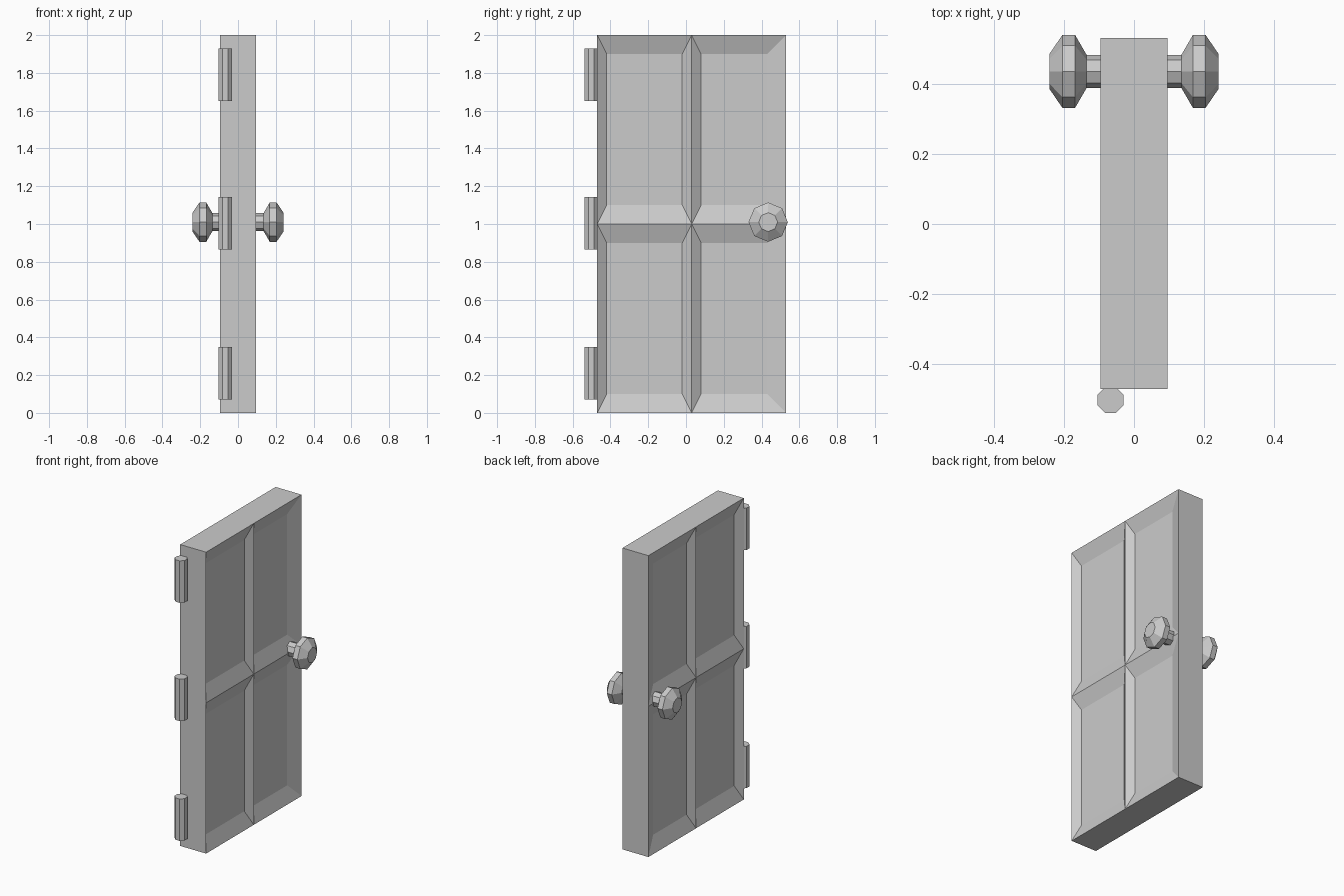
import bpy, bmesh
from math import cos, sin, pi

if "Cube" in bpy.data.objects:
    bpy.data.objects.remove(bpy.data.objects["Cube"])

HALF = 0.095                     # half door thickness
YS = (-0.47, 0.03, 0.53)         # panel divisions across
ZS = (0.0, 1.0, 2.0)             # panel divisions upward
DEPTH = 0.035                    # panel recess


def finish(bm, name):
    bmesh.ops.remove_doubles(bm, verts=bm.verts, dist=1e-4)
    bmesh.ops.recalc_face_normals(bm, faces=bm.faces)
    mesh = bpy.data.meshes.new(name)
    bm.to_mesh(mesh)
    bm.free()
    obj = bpy.data.objects.new(name, mesh)
    bpy.context.collection.objects.link(obj)
    return obj


def face(bm, pts):
    bm.faces.new([bm.verts.new(p) for p in pts])


def rect(x, y0, y1, z0, z1):
    return [(x, y0, z0), (x, y1, z0), (x, y1, z1), (x, y0, z1)]


# Door slab with four sunken, bevelled panels on each side
bm = bmesh.new()
for s in (-1, 1):
    for i, right in enumerate((0.05, 0.10)):
        for j in range(2):
            y0, y1, z0, z1 = YS[i], YS[i + 1], ZS[j], ZS[j + 1]
            outer = rect(s * HALF, y0, y1, z0, z1)
            inner = rect(s * (HALF - DEPTH), y0 + 0.05, y1 - right, z0 + 0.1, z1 - 0.1)
            face(bm, inner)
            for k in range(4):
                n = (k + 1) % 4
                face(bm, [outer[k], outer[n], inner[n], inner[k]])
# Door edges
for i in range(2):
    for z in (ZS[0], ZS[2]):
        face(bm, [(-HALF, YS[i], z), (HALF, YS[i], z), (HALF, YS[i + 1], z), (-HALF, YS[i + 1], z)])
    for y in (YS[0], YS[2]):
        face(bm, [(-HALF, y, ZS[i]), (HALF, y, ZS[i]), (HALF, y, ZS[i + 1]), (-HALF, y, ZS[i + 1])])
finish(bm, "door")

# Knobs: eight-sided turned profile (distance from door centre, radius)
PROFILE = [(0.05, 0.047), (0.135, 0.047), (0.168, 0.104), (0.204, 0.104), (0.241, 0.05)]
for s, name in ((-1, "left_knob"), (1, "right_knob")):
    bm = bmesh.new()
    rings = [[bm.verts.new((s * x, 0.435 + r * cos(k * pi / 4), 1.01 + r * sin(k * pi / 4)))
              for k in range(8)] for x, r in PROFILE]
    for a, b in zip(rings, rings[1:]):
        for k in range(8):
            n = (k + 1) % 8
            bm.faces.new((a[k], a[n], b[n], b[k]))
    bm.faces.new(rings[0])
    bm.faces.new(rings[-1])
    finish(bm, name)

# Hinge barrels
for name, z in (("lower_hinge", 0.21), ("middle_hinge", 1.005), ("upper_hinge", 1.79)):
    bpy.ops.mesh.primitive_cylinder_add(vertices=8, radius=0.0395, depth=0.278,
                                        location=(-0.067, -0.502, z), rotation=(0, 0, pi / 8))
    bpy.context.object.name = name
